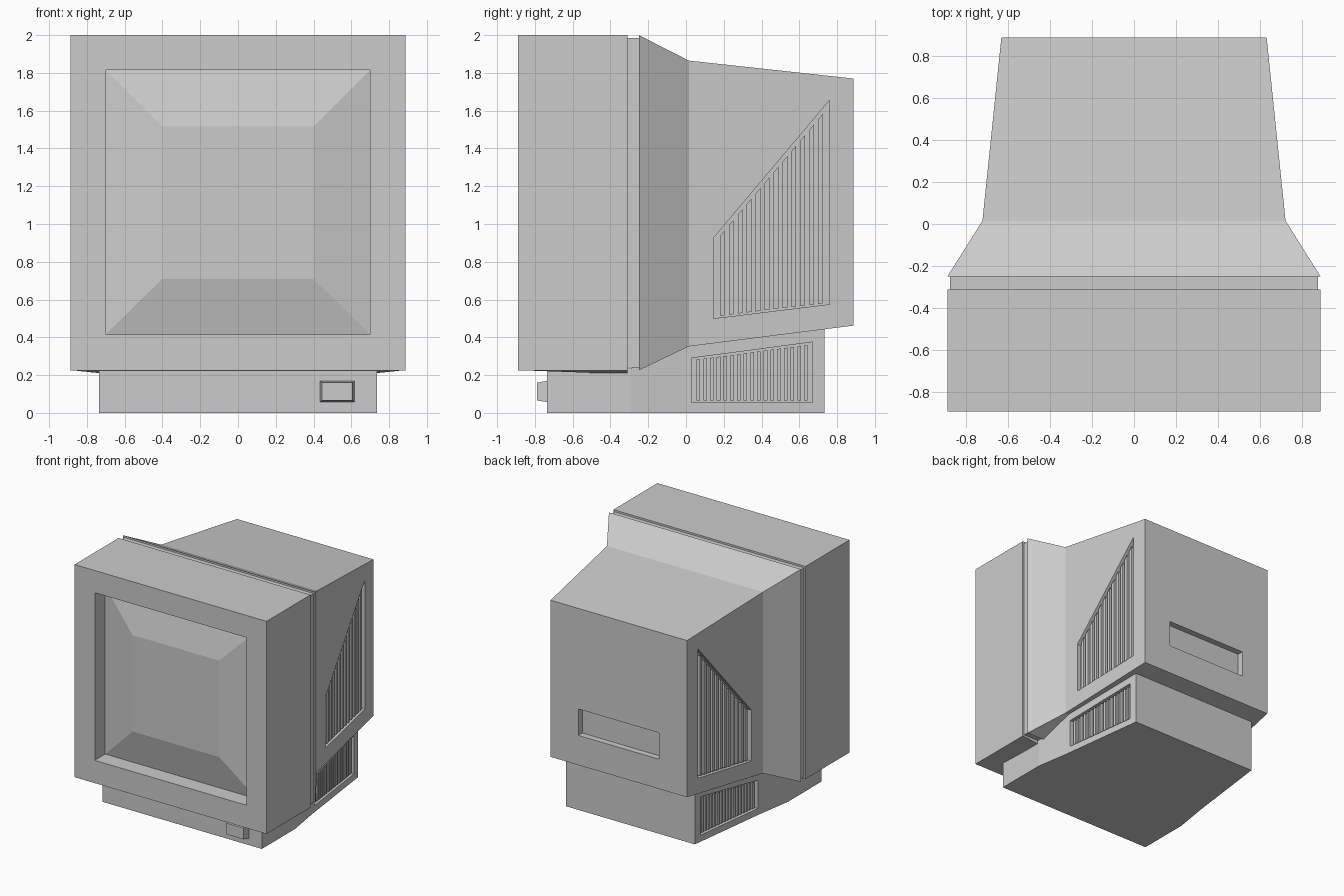
import bpy, bmesh

if "Cube" in bpy.data.objects:
    bpy.data.objects.remove(bpy.data.objects["Cube"])


def add_loft(bm, rings, caps=(True, True)):
    """Skin a list of equal-length point rings, capping the ends."""
    vs = [[bm.verts.new(p) for p in r] for r in rings]
    n = len(vs[0])
    for a, b in zip(vs, vs[1:]):
        for i in range(n):
            j = (i + 1) % n
            bm.faces.new((a[i], a[j], b[j], b[i]))
    if caps[0]:
        bm.faces.new(vs[0][::-1])
    if caps[1]:
        bm.faces.new(vs[-1])


def finish(bm, name):
    bmesh.ops.recalc_face_normals(bm, faces=bm.faces)
    me = bpy.data.meshes.new(name)
    bm.to_mesh(me)
    bm.free()
    ob = bpy.data.objects.new(name, me)
    bpy.context.collection.objects.link(ob)
    return ob


def loft(name, rings, caps=(True, True)):
    bm = bmesh.new()
    add_loft(bm, rings, caps)
    return finish(bm, name)


def ring(y, w, z0, z1, cx=0.0):
    return [(cx - w, y, z0), (cx + w, y, z0), (cx + w, y, z1), (cx - w, y, z1)]


def flat_ring(z, w, y0, y1):
    return [(-w, y0, z), (w, y0, z), (w, y1, z), (-w, y1, z)]


def side_prisms(name, polys, wall, outer, inner):
    """Extrude (y, z) polygons through the sloping side walls, both sides."""
    bm = bmesh.new()
    for s in (1, -1):
        for poly in polys:
            add_loft(bm, [[(s * (wall(y) + d), y, z) for y, z in poly]
                          for d in (outer, inner)])
    return finish(bm, name)


def cut(ob, cutter):
    m = ob.modifiers.new(cutter.name, 'BOOLEAN')
    m.object = cutter
    m.operation = 'DIFFERENCE'
    m.solver = 'EXACT'
    cutter.hide_render = True
    cutter.hide_viewport = True


def vent(body, name, y0, y1, bottom, top, wall, count, gap):
    """Recessed side grille with a row of vertical slats."""
    def lerp(pair, y):
        return pair[0] + (pair[1] - pair[0]) * (y - y0) / (y1 - y0)

    outline = [(y0, bottom[0]), (y1, bottom[1]), (y1, top[1]), (y0, top[0])]
    cut(body, side_prisms(name + "_cutter", [outline], wall, 0.05, -0.035))
    pitch = (y1 - y0) / count
    slats = []
    for i in range(1, count):
        a = y0 + i * pitch - pitch * 0.27
        b = a + pitch * 0.54
        slats.append([(a, lerp(bottom, a) + 0.01), (b, lerp(bottom, b) + 0.01),
                      (b, lerp(top, b) - gap), (a, lerp(top, a) - gap)])
    side_prisms(name + "_slats", slats, wall, -0.01, -0.045)


# Monitor case: screen recess, front shell, seam groove, tapering rear
case = loft("monitor_case", [
    ring(-0.75, 0.70, 0.415, 1.815),
    ring(-0.89, 0.70, 0.415, 1.815),
    ring(-0.89, 0.887, 0.225, 2.0),
    ring(-0.31, 0.887, 0.225, 2.0),
    ring(-0.31, 0.873, 0.24, 1.985),
    ring(-0.25, 0.873, 0.24, 1.985),
    ring(-0.25, 0.887, 0.225, 2.0),
    ring(0.015, 0.72, 0.352, 1.865),
    ring(0.887, 0.63, 0.462, 1.77),
])

# Faceted convex screen
loft("screen", [ring(-0.752, 0.70, 0.415, 1.815),
                ring(-0.82, 0.40, 0.71, 1.515)], (False, True))

# Shallow bulge under the front shell
loft("case_underside", [flat_ring(0.226, 0.88, -0.885, -0.31),
                        flat_ring(0.207, 0.70, -0.36, -0.31)])

# Pedestal base narrowing toward the back
base = loft("base", [
    ring(-0.735, 0.735, 0.0, 0.235),
    ring(-0.295, 0.735, 0.0, 0.235),
    ring(0.0, 0.688, 0.0, 0.36),
    ring(0.733, 0.595, 0.0, 0.455),
])

# Power button
loft("power_button", [ring(-0.72, 0.095, 0.055, 0.172, 0.525),
                      ring(-0.79, 0.08, 0.066, 0.16, 0.525)])

# Side vents on the case and base
vent(case, "case_vent", 0.145, 0.76, (0.50, 0.575), (0.925, 1.655),
     lambda y: 0.72 - (y - 0.015) * 0.09 / 0.872, 13, 0.03)
vent(base, "base_vent", 0.03, 0.67, (0.055, 0.055), (0.29, 0.375),
     lambda y: 0.688 - y * 0.093 / 0.733, 18, 0.012)

# Slot in the back panel
cut(case, loft("back_slot_cutter", [ring(0.835, 0.373, 0.71, 0.93),
                                    ring(0.95, 0.373, 0.71, 0.93)]))
